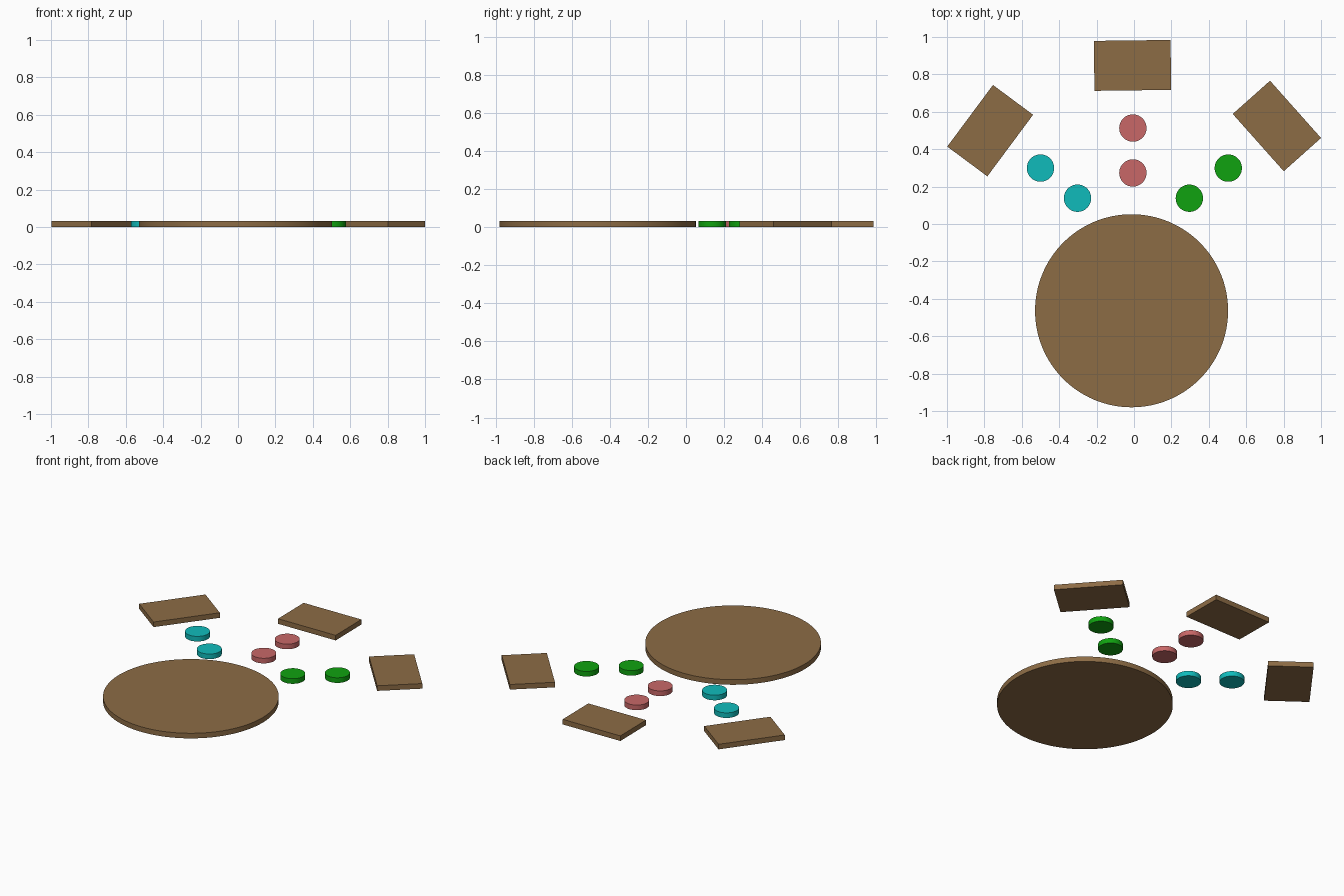
import bpy, math

if "Cube" in bpy.data.objects:
    bpy.data.objects.remove(bpy.data.objects["Cube"])

H = 0.033  # every piece is a slab of this thickness


def material(name, rgb):
    m = bpy.data.materials.new(name)
    m.diffuse_color = (*rgb, 1.0)
    m.use_nodes = True
    m.node_tree.nodes["Principled BSDF"].inputs["Base Color"].default_value = m.diffuse_color
    return m


brown = material("wood_brown", (0.265, 0.150, 0.060))
cyan = material("cyan", (0.005, 0.50, 0.50))
green = material("green", (0.005, 0.36, 0.005))
red = material("soft_red", (0.58, 0.137, 0.137))


def disc(name, x, y, r, mat, sides=64):
    bpy.ops.mesh.primitive_cylinder_add(vertices=sides, radius=r, depth=H,
                                        location=(x, y, H / 2))
    ob = bpy.context.object
    ob.name = name
    ob.data.materials.append(mat)
    bpy.ops.object.shade_smooth_by_angle(angle=math.radians(30))


def board(name, x, y, angle):
    bpy.ops.mesh.primitive_cube_add(size=1, location=(x, y, H / 2),
                                    rotation=(0, 0, math.radians(angle)))
    ob = bpy.context.object
    ob.name = name
    ob.scale = (0.41, 0.267, H)
    bpy.ops.object.transform_apply(location=False, rotation=False, scale=True)
    ob.data.materials.append(brown)


# Large round board at the front
disc("round_board", -0.013, -0.464, 0.516, brown, 128)

# Three rectangular boards fanned out behind
board("left_board", -0.769, 0.499, 53.4)
board("back_board", -0.008, 0.848, 0.7)
board("right_board", 0.764, 0.524, -48.3)

# Pairs of coloured counters leading to each board
for side, mat, spots in (
    ("left", cyan, ((-0.302, 0.138), (-0.50, 0.299))),
    ("back", red, ((-0.006, 0.273), (-0.006, 0.513))),
    ("right", green, ((0.296, 0.138), (0.504, 0.299))),
):
    for place, (x, y) in zip(("inner", "outer"), spots):
        disc(f"{side}_{place}_counter", x, y, 0.073, mat)
